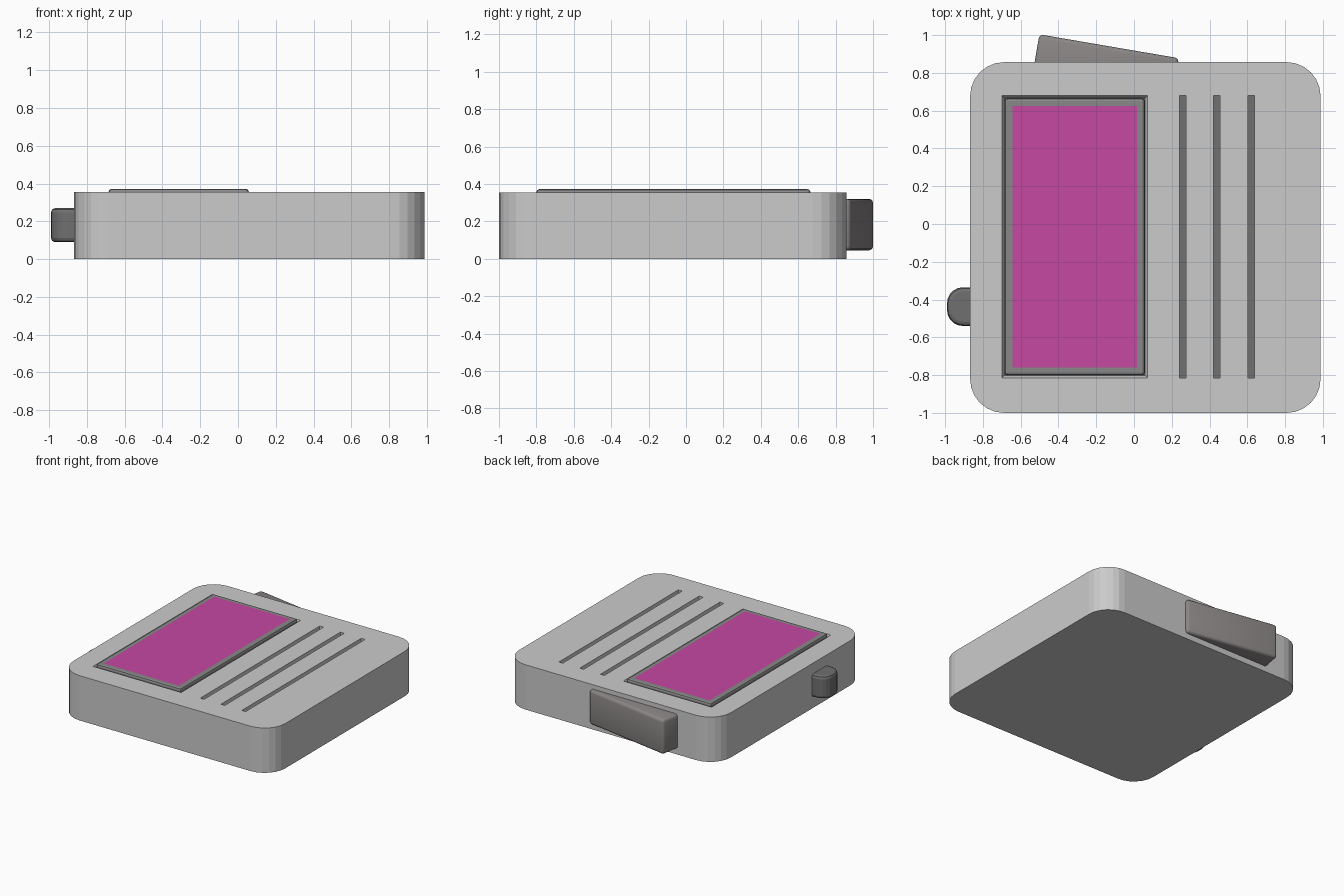
import bpy, bmesh
from math import sin, cos, pi, radians
from mathutils import Matrix

if "Cube" in bpy.data.objects:
    bpy.data.objects.remove(bpy.data.objects["Cube"])


def finish(name, bm, *mats):
    bmesh.ops.recalc_face_normals(bm, faces=bm.faces)
    me = bpy.data.meshes.new(name)
    bm.to_mesh(me)
    bm.free()
    for m in mats:
        me.materials.append(m)
    ob = bpy.data.objects.new(name, me)
    bpy.context.collection.objects.link(ob)
    return ob


def box_bm(x0, x1, y0, y1, z0, z1, bevel=0, segments=3):
    bm = bmesh.new()
    bmesh.ops.create_cube(bm, size=1)
    bmesh.ops.scale(bm, vec=(x1 - x0, y1 - y0, z1 - z0), verts=bm.verts)
    bmesh.ops.translate(bm, vec=((x0 + x1) / 2, (y0 + y1) / 2, (z0 + z1) / 2), verts=bm.verts)
    if bevel:
        bmesh.ops.bevel(bm, geom=bm.edges[:], offset=bevel, segments=segments,
                        profile=0.5, affect='EDGES')
    return bm


def rounded_slab(name, x0, x1, y0, y1, z0, z1, r, steps, mat, bevel=0):
    bm = bmesh.new()
    verts = []
    for k, (cx, cy) in enumerate(((x1 - r, y1 - r), (x0 + r, y1 - r),
                                  (x0 + r, y0 + r), (x1 - r, y0 + r))):
        for i in range(steps + 1):
            a = (k + i / steps) * pi / 2
            verts.append(bm.verts.new((cx + r * cos(a), cy + r * sin(a), z0)))
    face = bm.faces.new(verts)
    ext = bmesh.ops.extrude_face_region(bm, geom=[face])
    bmesh.ops.translate(bm, vec=(0, 0, z1 - z0),
                        verts=[v for v in ext['geom'] if isinstance(v, bmesh.types.BMVert)])
    if bevel:
        rims = [e for e in bm.edges if abs(e.verts[0].co.z - e.verts[1].co.z) < 1e-5]
        bmesh.ops.bevel(bm, geom=rims, offset=bevel, segments=2, profile=0.5, affect='EDGES')
    return finish(name, bm, mat)


def smooth(ob):
    bpy.ops.object.select_all(action='DESELECT')
    ob.select_set(True)
    bpy.context.view_layer.objects.active = ob
    bpy.ops.object.shade_smooth_by_angle(angle=radians(40))


def material(name, color):
    m = bpy.data.materials.new(name)
    m.diffuse_color = color
    m.use_nodes = True
    m.node_tree.nodes["Principled BSDF"].inputs["Base Color"].default_value = m.diffuse_color
    return m


dark = material("dark_grey", (0.16, 0.16, 0.16, 1))
mid = material("mid_grey", (0.25, 0.25, 0.25, 1))
warm = material("warm_grey", (0.26, 0.24, 0.24, 1))
pale = material("pale_grey", (1.0, 0.99, 0.97, 1))
pink = material("magenta", (0.56, 0.065, 0.36, 1))

# Case with rounded corners
case = rounded_slab("case", -0.868, 0.988, -1.0, 0.857, 0, 0.355, 0.18, 6, pale)


# Window recess and three long grooves: pale walls, dark floors
def cut(name, x0, x1, taper=0.0):
    bm = box_bm(x0, x1, -0.815, 0.68, 0.325, 0.385)
    cx, cy = (x0 + x1) / 2, -0.0675
    for v in bm.verts:  # walls slope through the top surface at the given outline
        s = (0.355 - v.co.z) / 0.03 * taper
        v.co.x -= s if v.co.x > cx else -s
        v.co.y -= s if v.co.y > cy else -s
    for f in bm.faces:
        f.normal_update()
        f.material_index = 1 if f.normal.z < -0.9 else 0
    c = finish(name, bm, pale, dark)
    c.hide_render = True
    c.display_type = 'WIRE'
    mod = case.modifiers.new(name, 'BOOLEAN')
    mod.object = c
    mod.operation = 'DIFFERENCE'
    mod.solver = 'EXACT'
    mod.material_mode = 'TRANSFER'


cut("window_cutter", -0.70, 0.072, 0.014)
for x in (0.257, 0.438, 0.621):
    cut("groove_cutter", x - 0.017, x + 0.017)

# Window frame with an inset coloured pane
bm = box_bm(-0.685, 0.057, -0.80, 0.665, 0.315, 0.372, 0.015, 2)
top = max(bm.faces, key=lambda f: (round(f.calc_center_median().z, 4), f.calc_area()))
bmesh.ops.inset_region(bm, faces=[top], thickness=0.036)
top.material_index = 1
finish("window_frame", bm, mid, pink)

# Side button, rounded on its outer face
button = rounded_slab("side_button", -0.99, -0.75, -0.54, -0.335, 0.09, 0.27, 0.085, 5, dark, 0.022)

# Tilted clip on the back
clip = finish("back_clip", box_bm(0, 0.75, -0.25, 0, 0.045, 0.32, 0.022, 3), warm)
clip.data.transform(Matrix.Translation((-0.501, 1.004, 0)) @ Matrix.Rotation(radians(-9.7), 4, 'Z'))
smooth(clip)
